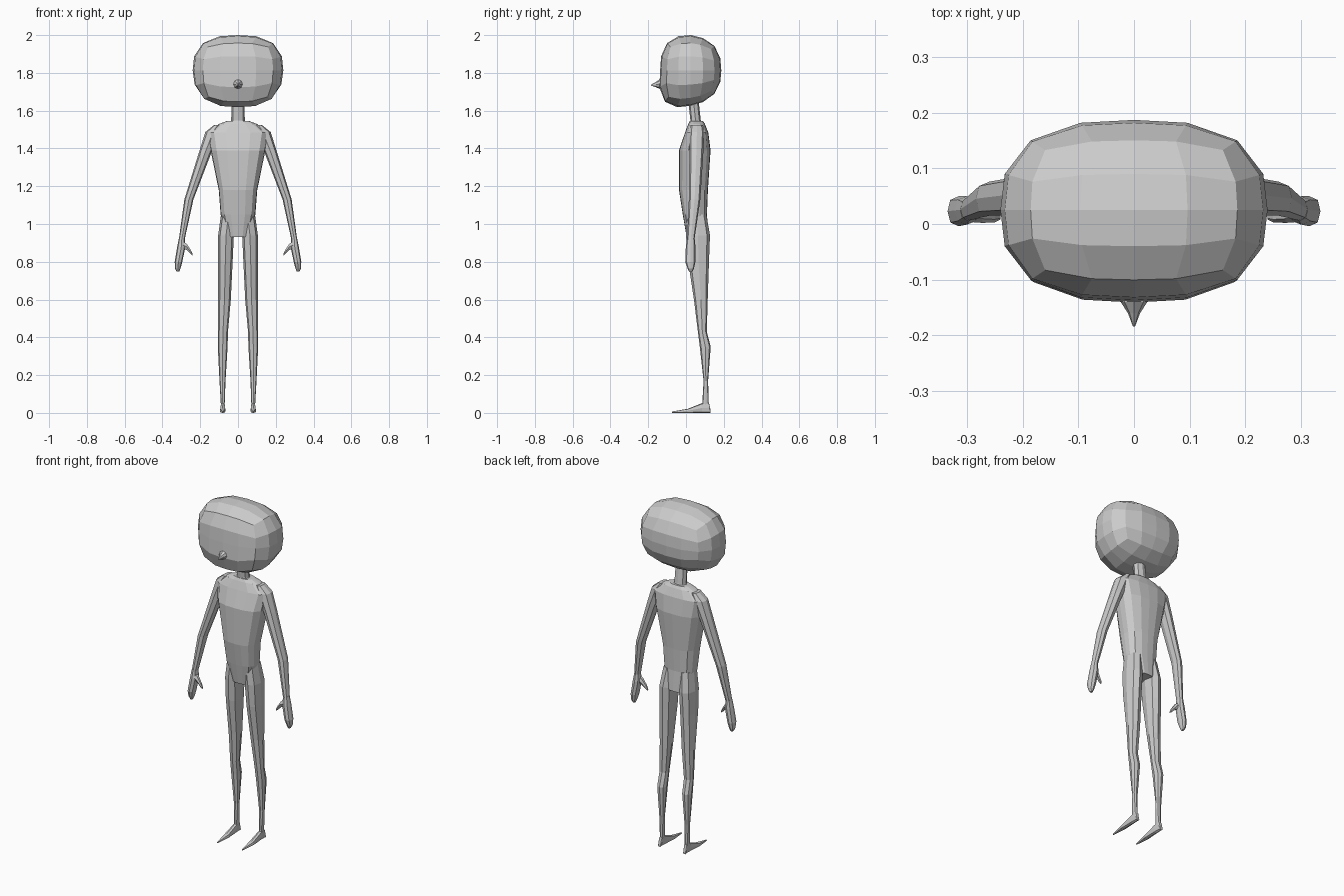
import bpy, bmesh, math


def finish(bm, name):
    bmesh.ops.recalc_face_normals(bm, faces=bm.faces)
    me = bpy.data.meshes.new(name)
    bm.to_mesh(me)
    bm.free()
    ob = bpy.data.objects.new(name, me)
    bpy.context.collection.objects.link(ob)
    return ob


def loft(name, axis, rings, n=8, p=2.4, side=1):
    """Skin rings (t, a0, a1, b0, b1) placed along an axis, capped at both ends."""
    bm = bmesh.new()
    loops = []
    for t, a0, a1, b0, b1 in rings:
        loop = []
        for i in range(n):
            c, s = math.cos(2 * math.pi * i / n), math.sin(2 * math.pi * i / n)
            k = (abs(c) ** p + abs(s) ** p) ** (-1 / p)
            a = (a0 + a1) / 2 + (a1 - a0) / 2 * c * k
            b = (b0 + b1) / 2 + (b1 - b0) / 2 * s * k
            x, y, z = {"x": (t, a, b), "y": (a, t, b), "z": (a, b, t)}[axis]
            loop.append(bm.verts.new((side * x, y, z)))
        loops.append(loop)
    for lo, hi in zip(loops, loops[1:]):
        for i in range(n):
            j = (i + 1) % n
            bm.faces.new((lo[i], lo[j], hi[j], hi[i]))
    bm.faces.new(loops[0])
    bm.faces.new(loops[-1])
    return finish(bm, name)


# Head: gridded cube inflated to a rounded block, jaw sheared forward and down
bm = bmesh.new()
bmesh.ops.create_cube(bm, size=2)
bmesh.ops.subdivide_edges(bm, edges=bm.edges[:], cuts=3, use_grid_fill=True)
P = 2.7
for v in bm.verts:
    q = [math.tan(c * math.pi / 4) for c in v.co]
    r = sum(abs(c) ** P for c in q) ** (1 / P)
    x, y, z = (c / r for c in q)
    low = max(0.0, -z)
    zz = 1.813 + 0.187 * z + 0.035 * low * y
    if z > 0 and y > 0:
        zz -= 0.025 * z * y
    yy = 0.025 + 0.162 * y
    if y < 0:
        yy += 0.03 * y * low * (1 - 0.5 * low)
    v.co = (0.24 * x * (1 - 0.03 * low), yy, zz)
finish(bm, "head")

# Nose
loft("nose", "y", [(-0.11, -0.03, 0.03, 1.713, 1.768),
                   (-0.14, -0.024, 0.024, 1.716, 1.765),
                   (-0.16, -0.011, 0.011, 1.724, 1.752),
                   (-0.184, -0.002, 0.002, 1.732, 1.738)], n=8, p=2)

# Neck
loft("neck", "z", [(1.52, -0.045, 0.045, 0.02, 0.088),
                   (1.55, -0.036, 0.036, 0.023, 0.078),
                   (1.67, -0.034, 0.034, 0.01, 0.065)], n=8, p=2.2)

# Torso
loft("torso", "z", [(0.932, -0.06, 0.06, 0.003, 0.12),
                    (1.05, -0.092, 0.092, -0.017, 0.111),
                    (1.18, -0.102, 0.102, -0.037, 0.116),
                    (1.39, -0.145, 0.145, -0.037, 0.13),
                    (1.485, -0.163, 0.163, -0.005, 0.118),
                    (1.53, -0.1, 0.1, 0.012, 0.1),
                    (1.545, -0.06, 0.06, 0.02, 0.09)], n=16, p=2.8)

for side, tag in ((1, "left"), (-1, "right")):
    # Leg
    loft(tag + "_leg", "z", [(1.05, 0.01, 0.09, 0.0, 0.108),
                             (0.94, 0.022, 0.105, 0.0, 0.127),
                             (0.81, 0.028, 0.106, 0.01, 0.122),
                             (0.6, 0.038, 0.105, 0.042, 0.115),
                             (0.43, 0.053, 0.106, 0.063, 0.11),
                             (0.35, 0.055, 0.107, 0.073, 0.131),
                             (0.17, 0.066, 0.098, 0.093, 0.117),
                             (0.03, 0.071, 0.09, 0.085, 0.121)], side=side)
    # Foot
    loft(tag + "_foot", "y", [(0.131, 0.073, 0.09, 0.0, 0.012),
                              (0.121, 0.07, 0.092, 0.0, 0.055),
                              (0.085, 0.068, 0.093, 0.0, 0.052),
                              (0.01, 0.066, 0.096, 0.0, 0.022),
                              (-0.075, 0.078, 0.083, 0.0, 0.007)],
         side=side, p=3)
    # Arm
    loft(tag + "_arm", "z", [(1.525, 0.09, 0.125, 0.025, 0.09),
                             (1.487, 0.09, 0.173, 0.018, 0.097),
                             (1.385, 0.138, 0.205, 0.018, 0.092),
                             (1.13, 0.236, 0.284, 0.015, 0.076),
                             (0.92, 0.282, 0.313, 0.006, 0.045)], side=side)
    # Hand
    loft(tag + "_hand", "z", [(0.93, 0.282, 0.312, 0.006, 0.045),
                              (0.88, 0.278, 0.322, -0.001, 0.05),
                              (0.8, 0.295, 0.335, -0.004, 0.05),
                              (0.765, 0.304, 0.334, 0.008, 0.042),
                              (0.748, 0.311, 0.325, 0.016, 0.034)], side=side)
    # Thumb
    loft(tag + "_thumb", "x", [(0.3, 0.004, 0.038, 0.87, 0.918),
                               (0.272, 0.002, 0.032, 0.86, 0.898),
                               (0.25, 0.003, 0.024, 0.838, 0.864),
                               (0.24, 0.008, 0.018, 0.832, 0.843)],
         n=6, p=2, side=side)
